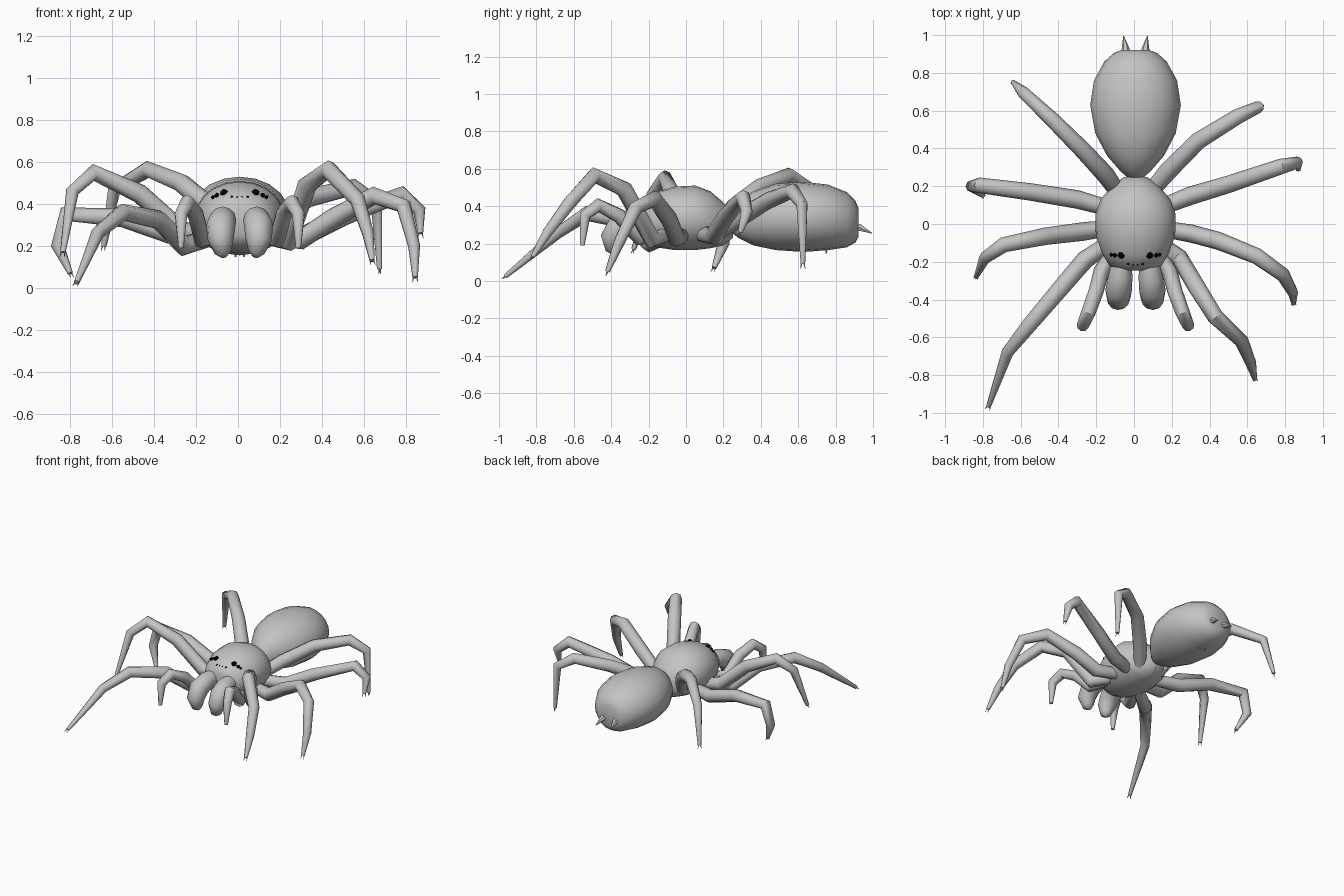
import bpy, bmesh, math
from mathutils import Vector

cube = bpy.data.objects.get("Cube")
if cube:
    bpy.data.objects.remove(cube)


def material(name, value):
    m = bpy.data.materials.new(name)
    m.use_nodes = True
    m.diffuse_color = (value, value, value, 1)
    m.node_tree.nodes["Principled BSDF"].inputs["Base Color"].default_value = m.diffuse_color
    return m


GREY = material("mid grey", 0.55)
BLACK = material("black", 0.0)


def finish(name, bm, mat):
    bmesh.ops.recalc_face_normals(bm, faces=bm.faces)
    mesh = bpy.data.meshes.new(name)
    bm.to_mesh(mesh)
    bm.free()
    mesh.materials.append(mat)
    obj = bpy.data.objects.new(name, mesh)
    bpy.context.collection.objects.link(obj)
    bpy.ops.object.select_all(action='DESELECT')
    obj.select_set(True)
    bpy.context.view_layer.objects.active = obj
    bpy.ops.object.shade_smooth_by_angle(angle=math.radians(50))


def skin(bm, rings):
    """Bridge rings of points and close both ends."""
    loops = [[bm.verts.new(p) for p in ring] for ring in rings]
    n = len(loops[0])
    for a, b in zip(loops, loops[1:]):
        for i in range(n):
            j = (i + 1) % n
            bm.faces.new((a[i], a[j], b[j], b[i]))
    bm.faces.new(loops[0])
    bm.faces.new(loops[-1])


def body(name, sections, sides=20):
    """Loft along y; each section is y, half width, top, bottom."""
    rings = []
    for y, w, top, bottom in sections:
        mid, h = (top + bottom) / 2, (top - bottom) / 2
        angles = [math.tau * i / sides for i in range(sides)]
        rings.append([(0.008 + w * math.cos(a), y, mid + h * math.sin(a)) for a in angles])
    bm = bmesh.new()
    skin(bm, rings)
    finish(name, bm, GREY)


def tube(bm, path, radii, sides=8):
    """Sweep a round section along a path without twisting."""
    pts = [Vector(p) for p in path]
    q, last, rings = None, None, []
    for k, p in enumerate(pts):
        t = Vector()
        if k:
            t += (p - pts[k - 1]).normalized()
        if k < len(pts) - 1:
            t += (pts[k + 1] - p).normalized()
        t.normalize()
        q = t.to_track_quat('Z', 'Y') if q is None else last.rotation_difference(t) @ q
        last = t
        s = k / (len(pts) - 1) * (len(radii) - 1)
        i = min(int(s), len(radii) - 2)
        r = radii[i] + (radii[i + 1] - radii[i]) * (s - i)
        angles = [math.tau * j / sides for j in range(sides)]
        rings.append([p + q @ Vector((r * math.cos(a), r * math.sin(a), 0)) for a in angles])
    skin(bm, rings)


def leg(name, path):
    bm = bmesh.new()
    tube(bm, path, (.042, .049, .046, .041, .032, .013))
    # pair of tiny claws
    tip = Vector(path[-1])
    run = (tip - Vector(path[-2])).normalized()
    side = run.cross(Vector((0, 0, 1))).normalized() * 0.008
    for s in (-1, 1):
        tube(bm, (tip + side * s, tip + side * s * 1.6 + run * 0.025), (.004, .001), 5)
    finish(name, bm, GREY)


# Body
body("head_and_thorax", [
    (-.245, .07, .38, .25), (-.225, .135, .43, .21), (-.16, .175, .475, .18),
    (-.06, .21, .505, .165), (.05, .213, .51, .165), (.13, .185, .48, .175),
    (.2, .125, .42, .19), (.25, .06, .36, .23)])
body("abdomen", [
    (.23, .025, .34, .27), (.28, .08, .42, .23), (.36, .15, .48, .19),
    (.48, .213, .52, .165), (.63, .24, .53, .155), (.76, .22, .515, .165),
    (.86, .165, .475, .18), (.905, .115, .43, .205), (.922, .07, .39, .235)])

# Legs, front to back on each side
leg("left_leg_1", [(.13, -.1, .25), (.24, -.18, .22), (.33, -.33, .49), (.43, -.49, .565),
                   (.57, -.62, .42), (.62, -.74, .26), (.64, -.82, .13)])
leg("left_leg_2", [(.12, -.02, .25), (.3, -.05, .23), (.45, -.09, .33), (.65, -.17, .44),
                   (.79, -.27, .39), (.84, -.36, .2), (.845, -.42, .05)])
leg("left_leg_3", [(.12, .08, .25), (.3, .15, .24), (.5, .21, .34), (.78, .305, .445),
                   (.865, .325, .37), (.87, .29, .26)])
leg("left_leg_4", [(.08, .16, .25), (.18, .28, .33), (.34, .44, .43), (.55, .57, .48),
                   (.66, .62, .41), (.675, .625, .09)])
leg("right_leg_1", [(-.13, -.1, .24), (-.26, -.19, .2), (-.38, -.33, .325), (-.55, -.53, .36),
                    (-.67, -.68, .26), (-.77, -.965, .025)])
leg("right_leg_2", [(-.12, -.02, .25), (-.27, -.04, .27), (-.47, -.065, .45), (-.69, -.11, .55),
                    (-.79, -.18, .46), (-.835, -.28, .17)])
leg("right_leg_3", [(-.12, .08, .25), (-.3, .13, .25), (-.55, .17, .335), (-.82, .205, .35),
                    (-.86, .2, .2), (-.8, .15, .07)])
leg("right_leg_4", [(-.08, .16, .25), (-.15, .26, .4), (-.27, .39, .5), (-.43, .55, .565),
                    (-.59, .7, .47), (-.64, .75, .2)])

# Paired mouth parts, spinnerets and eyes
for side, s in (("left", 1), ("right", -1)):
    def flip(points):
        return [(0.008 + s * x, y, z) for x, y, z in points]

    bm = bmesh.new()
    tube(bm, flip([(.1, -.12, .25), (.18, -.25, .23), (.21, -.36, .35), (.25, -.47, .405),
                   (.28, -.54, .35), (.28, -.555, .19)]), (.034, .043, .04, .038, .032, .013))
    finish(side + "_feeler", bm, GREY)

    bm = bmesh.new()
    tube(bm, flip([(.07, -.17, .33), (.08, -.28, .325), (.09, -.355, .295), (.09, -.395, .23),
                   (.08, -.39, .17), (.075, -.38, .15)]),
         (.05, .064, .07, .062, .04, .016), 12)
    finish(side + "_jaw", bm, GREY)

    bm = bmesh.new()
    tube(bm, flip([(.05, .88, .3), (.053, .93, .285), (.063, .995, .255)]), (.026, .02, .002), 6)
    tube(bm, flip([(.02, .75, .18), (.02, .75, .148)]), (.01, .004), 6)
    finish(side + "_spinneret", bm, GREY)

    # Eyes: large, two outer and two small front ones
    bm = bmesh.new()
    for x, y, z, r in ((.075, -.165, .452, .021), (.109, -.165, .441, .013),
                       (.128, -.163, .433, .01),
                       (.012, -.214, .43, .008), (.038, -.211, .432, .008)):
        made = bmesh.ops.create_icosphere(bm, subdivisions=1, radius=r)
        bmesh.ops.translate(bm, verts=made["verts"], vec=(0.008 + s * x, y, z))
    finish(side + "_eyes", bm, BLACK)
